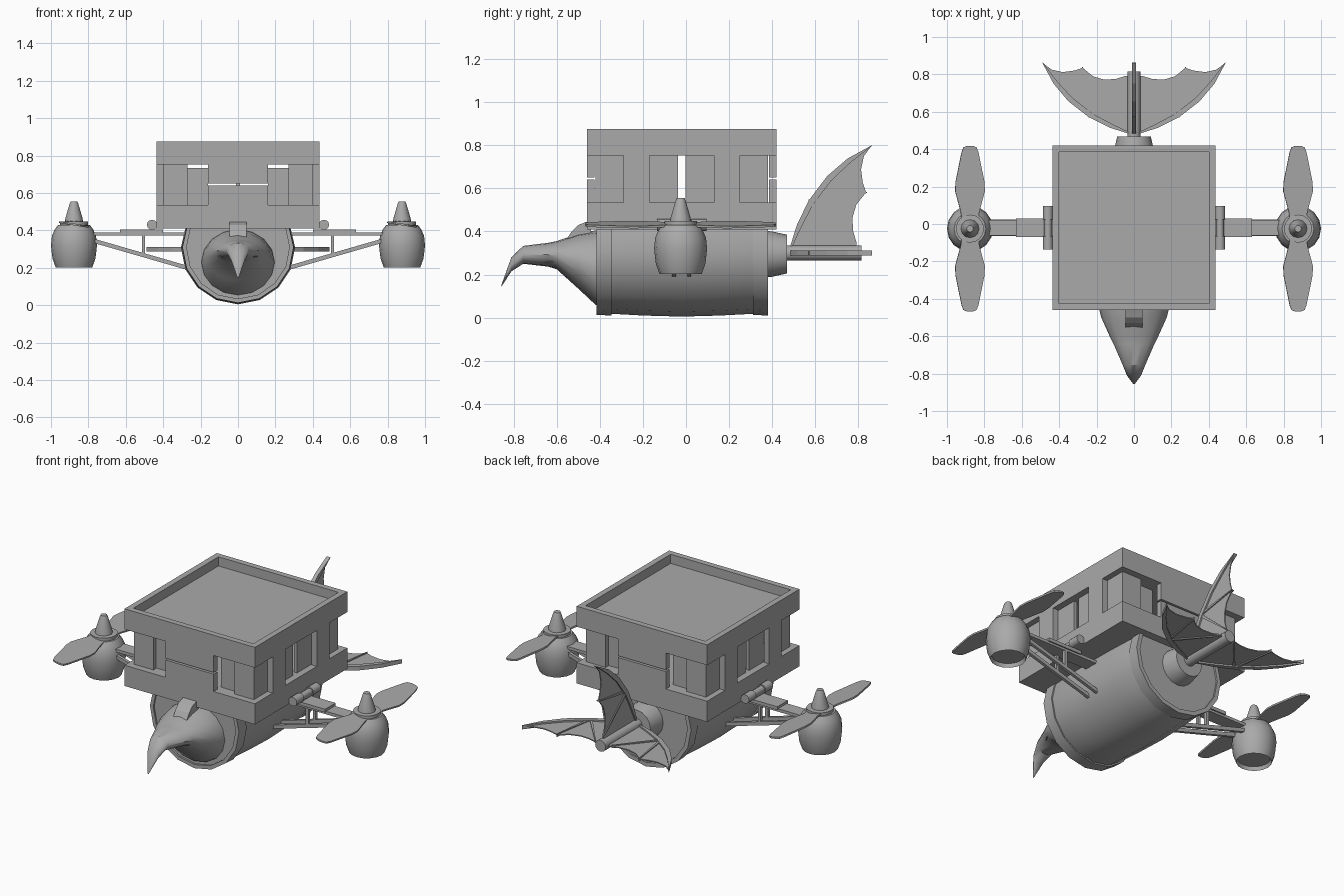
import bpy, bmesh, math
from mathutils import Matrix, Vector

if "Cube" in bpy.data.objects:
    bpy.data.objects.remove(bpy.data.objects["Cube"])

gray = bpy.data.materials.new("plain_gray")
gray.diffuse_color = (0.4, 0.4, 0.4, 1)
gray.use_nodes = True
gray.node_tree.nodes["Principled BSDF"].inputs["Base Color"].default_value = gray.diffuse_color
CY = -0.02  # middle of the cabin along y


def finish(name, bm, smooth=None):
    bmesh.ops.recalc_face_normals(bm, faces=bm.faces)
    me = bpy.data.meshes.new(name)
    bm.to_mesh(me)
    bm.free()
    ob = bpy.data.objects.new(name, me)
    me.materials.append(gray)
    bpy.context.collection.objects.link(ob)
    if smooth:
        bpy.ops.object.select_all(action='DESELECT')
        ob.select_set(True)
        bpy.context.view_layer.objects.active = ob
        bpy.ops.object.shade_smooth_by_angle(angle=math.radians(smooth))
    return ob


def box(name, x0, x1, y0, y1, z0, z1):
    bm = bmesh.new()
    bmesh.ops.create_cube(bm, size=1)
    for v in bm.verts:
        v.co = ((x0 + x1) / 2 + v.co.x * (x1 - x0), (y0 + y1) / 2 + v.co.y * (y1 - y0),
                (z0 + z1) / 2 + v.co.z * (z1 - z0))
    return finish(name, bm)


def loft(name, rings, smooth=None, cap=True):
    """Skin a list of equally long closed point rings."""
    bm = bmesh.new()
    vs = [[bm.verts.new(p) for p in r] for r in rings]
    n = len(vs[0])
    for a, b in zip(vs, vs[1:]):
        for i in range(n):
            bm.faces.new((a[i], a[(i + 1) % n], b[(i + 1) % n], b[i]))
    if cap:
        bm.faces.new(vs[0])
        bm.faces.new(vs[-1])
    return finish(name, bm, smooth)


def ring_y(y, rx, rz, zc, n=16, top=9.0):
    pts = [(2 * math.pi * i / n) for i in range(n)]
    return [(rx * math.sin(a), y, min(top, zc - rz * math.cos(a))) for a in pts]


def ring_z(x, y, z, r, n=16):
    return [(x + r * math.cos(2 * math.pi * i / n), y + r * math.sin(2 * math.pi * i / n), z)
            for i in range(n)]


def slab(name, pts, place, t):
    """Flat outline pts (u, v) of half thickness t, mapped by place(u, v, w)."""
    return loft(name, [[place(u, v, w) for u, v in pts] for w in (-t, t)])


def bar(name, a, b, w, h):
    """Square bar from a to b lying in a plane of constant y."""
    a, b = Vector(a), Vector(b)
    d = (b - a).normalized()
    up = Vector((-d.z, 0, d.x)) * h / 2
    side = Vector((0, w / 2, 0))
    return loft(name, [[p + up + side, p + up - side, p - up - side, p - up + side] for p in (a, b)])


# Cabin bands and recessed roof
box("cabin_base", -.435, .435, -.46, .42, .41, .535)
box("roof_deck", -.40, .40, -.425, .385, .752, .82)
for s in (-1, 1):
    box("roof_rim_side", s * .40, s * .435, -.46, .42, .752, .875)
    box("roof_rim_end", -.40, .40, CY + s * .405, CY + s * .44, .752, .875)

# Cabin walls: flush columns and recessed panels
for s in (-1, 1):
    for t in (-1, 1):
        box("corner_panel_end", t * .27, t * .385, CY + s * .375, CY + s * .40, .53, .755)
        box("low_panel", t * .16, t * .275, CY + s * .35, CY + s * .37, .53, .735)
        box("side_column", s * .40, s * .435, CY + t * .15, CY + t * .27, .53, .755)
        box("corner_panel_side", s * .375, s * .40, CY + t * .27, CY + t * .40, .53, .755)
        box("sliding_panel", s * .375, s * .395, CY + t * .018, CY + t * .155, .53, .755)
    box("end_panel_lower", -.16, .16, CY + s * .405, CY + s * .44, .53, .64)
    box("end_panel_upper", -.16, .16, CY + s * .405, CY + s * .44, .65, .755)

# Barrel hull, cut flat under the cabin, with two end hoops
loft("hull", [ring_y(y, r, r, .31, top=.41) for y, r in
              ((-.405, .28), (-.345, .292), (-.2, .30), (-.02, .305), (.16, .30), (.31, .292), (.37, .28))], 30)
for y0, y1 in ((-.415, -.345), (.31, .38)):
    prof = [(y0, .275), (y0, .297), (y1, .30), (y1, .275), (y0, .275)]
    loft("hull_hoop", [ring_y(y, r, r, .31, top=.411) for y, r in prof], 30, cap=False)

# Bird head with hooked beak: y, half width, bottom, top
head = ((-.35, .20, .035, .405), (-.42, .195, .06, .405), (-.50, .175, .135, .39), (-.60, .13, .225, .355),
        (-.64, .11, .237, .347), (-.755, .06, .25, .333), (-.81, .038, .215, .28), (-.855, .004, .145, .155))
loft("beaked_head", [ring_y(y, w, (t - b) / 2, (t + b) / 2) for y, w, b, t in head], 35)
slab("head_crest", ((-.56, .355), (-.53, .40), (-.50, .43), (-.46, .445), (-.44, .445), (-.44, .36)),
     lambda u, v, w: (w, u, v), .045)
for s in (-1, 1):
    slab("brow", ((.045, -.70), (.105, -.62), (.105, -.60), (.045, -.68)),
         lambda u, v, w: (s * u, v, .262 + w), .004)

# Tail cone and boom
loft("tail_cone", [ring_y(y, r, r, .295) for y, r in ((.36, .108), (.40, .105), (.468, .09))], 30)
loft("tail_boom", [ring_y(y, .035, .035, .30, 12) for y in (.46, .815)], 40)

# Three webbed tail fins (outward distance, y)
lead = ((.02, .48), (.13, .515), (.24, .57), (.35, .655), (.43, .75), (.49, .862))
trail = ((.44, .825), (.38, .812), (.32, .82), (.275, .835), (.22, .79), (.16, .772), (.10, .775), (.05, .79), (.02, .79))
ribs = ((((.235, .57), (.275, .84))), ((.235, .57), (.055, .785)))
fins = (("left", lambda u, v, w: (-u, v, .30 + w)), ("right", lambda u, v, w: (u, v, .30 + w)),
        ("upper", lambda u, v, w: (w, v, .30 + u * 1.02)))
for side, place in fins:
    slab(side + "_fin_web", lead + trail, place, .003)
    inner = [(u - .022 * k, v + .018 * k) for (u, v), k in zip(lead, (.3, .9, 1, 1, .8, .1))]
    slab(side + "_fin_edge", list(lead) + inner[::-1], place, .012)
    for (u0, v0), (u1, v1) in ribs:
        n = Vector((v0 - v1, u1 - u0)).normalized() * .008
        slab(side + "_fin_rib", ((u0 + n.x, v0 + n.y), (u1 + n.x * .3, v1 + n.y * .3),
                                 (u1 - n.x * .3, v1 - n.y * .3), (u0 - n.x, v0 - n.y)), place, .009)

# Engine arms, nacelles and propellers on both sides
blade = ((.05, .045), (.09, .05), (.20, .08), (.25, .078), (.41, .045), (.435, .035), (.443, .015))
blade = list(blade) + [(u, -v) for u, v in blade[::-1]]
tilt = Matrix.Rotation(math.radians(9), 3, 'Y')
for s in (-1, 1):
    X = s * .877
    box("arm_mount", s * .42, s * .475, CY - .115, CY + .115, .41, .43)
    for y0, y1, r in ((-.115, -.045, .027), (-.045, .045, .02), (.045, .115, .027)):
        loft("mount_roller", [[(x + s * .46, y, z) for x, y, z in ring_y(CY + y, r, r, .43, 12)]
                              for y in (y0, y1)], 40)
    box("arm_plate", s * .40, s * .63, CY - .05, CY + .05, .385, .405)
    box("arm_beam", s * .28, s * .80, CY - .042, CY + .042, .372, .39)
    for t in (-1, 1):
        y = CY + t * .035
        bar("arm_strut", (s * .27, y, .20), (s * .79, y, .35), .018, .022)
        bar("arm_post", (s * .505, y, .26), (s * .505, y, .375), .018, .018)
    body = ((.225, .06), (.225, .09), (.203, .098), (.25, .115), (.32, .123), (.37, .118), (.405, .103),
            (.43, .085), (.43, .075), (.448, .075), (.45, .03))
    loft("nacelle", [ring_z(X, CY - .005, z, r) for z, r in body], 35)
    loft("spinner", [ring_z(X, CY - .005, z, r, 12) for z, r in
                     ((.44, .05), (.465, .046), (.54, .024), (.555, .018))], 35)
    for t in (-1, 1):
        slab("propeller_blade", blade, lambda u, v, w: Vector((X, CY - .005 + t * u, .432))
             + tilt @ Vector((v * t, 0, w)), .005)
